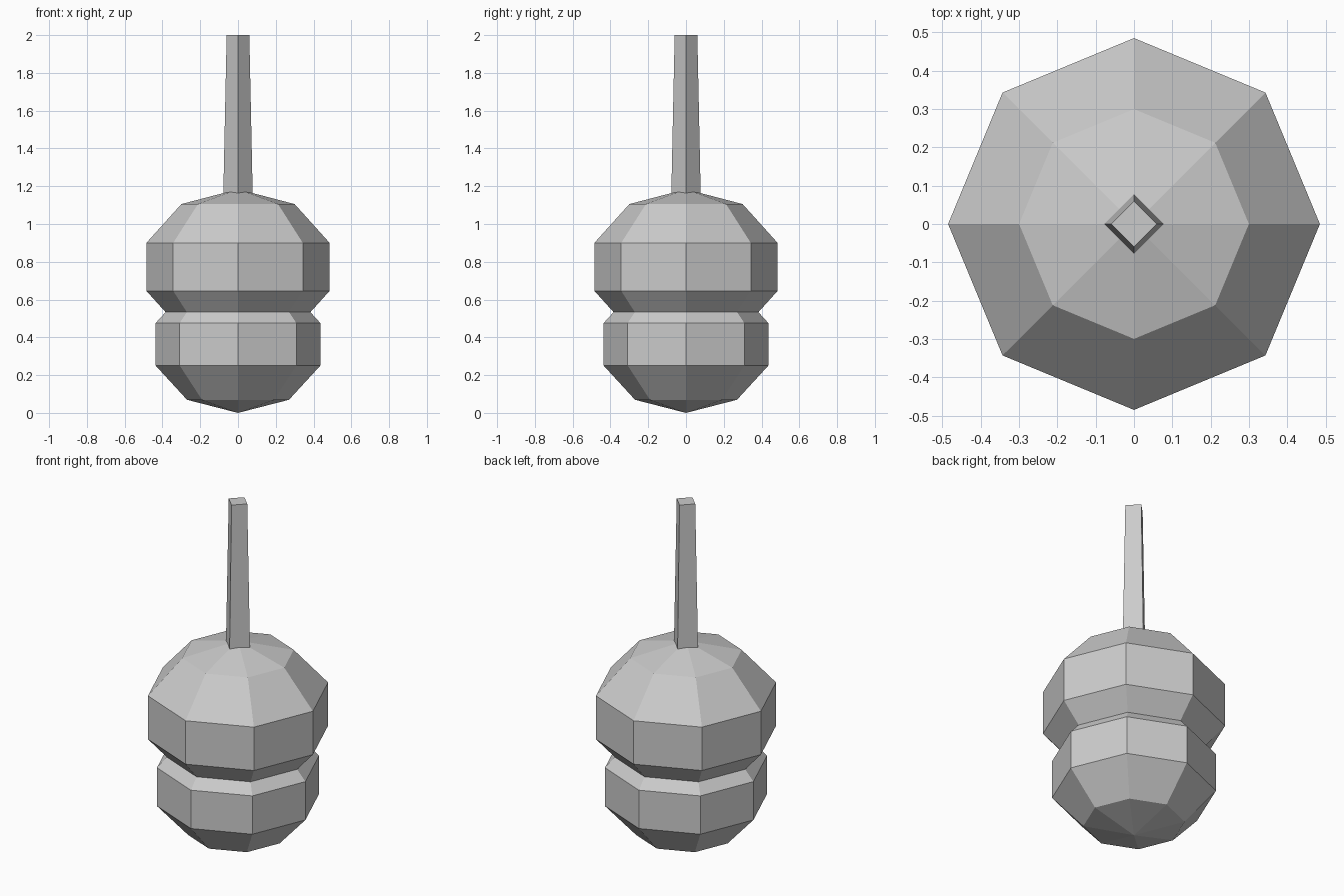
import bpy

cube = bpy.data.objects.get("Cube")
if cube:
    bpy.data.objects.remove(cube, do_unlink=True)

# Single plain grey
GREY = (0.6, 0.6, 0.6, 1.0)
grey = bpy.data.materials.new("plain_grey")
grey.use_nodes = True
grey.diffuse_color = GREY
shader = next(n for n in grey.node_tree.nodes if n.type == "BSDF_PRINCIPLED")
shader.inputs["Base Color"].default_value = GREY


def finish(name):
    obj = bpy.context.object
    obj.name = name
    obj.data.materials.clear()
    obj.data.materials.append(grey)
    bpy.ops.object.shade_flat()
    return obj


def bulb(name, z, radius, half_height):
    """Slightly squashed eight-sided ball."""
    bpy.ops.mesh.primitive_uv_sphere_add(segments=8, ring_count=5, radius=1, location=(0, 0, z))
    bpy.context.object.scale = (radius, radius, half_height)
    bpy.ops.object.transform_apply(location=False, rotation=False, scale=True)
    return finish(name)


# Two overlapping bulbs
bulb("lower_bulb", 0.363, 0.459, 0.363)
bulb("upper_bulb", 0.773, 0.51, 0.411)

# Tapered four-sided stem, sunk into the upper bulb
bottom, top = 1.1, 2.0
bpy.ops.mesh.primitive_cone_add(vertices=4, radius1=0.079, radius2=0.06, depth=top - bottom,
                                location=(0, 0, (bottom + top) / 2))
finish("stem")
